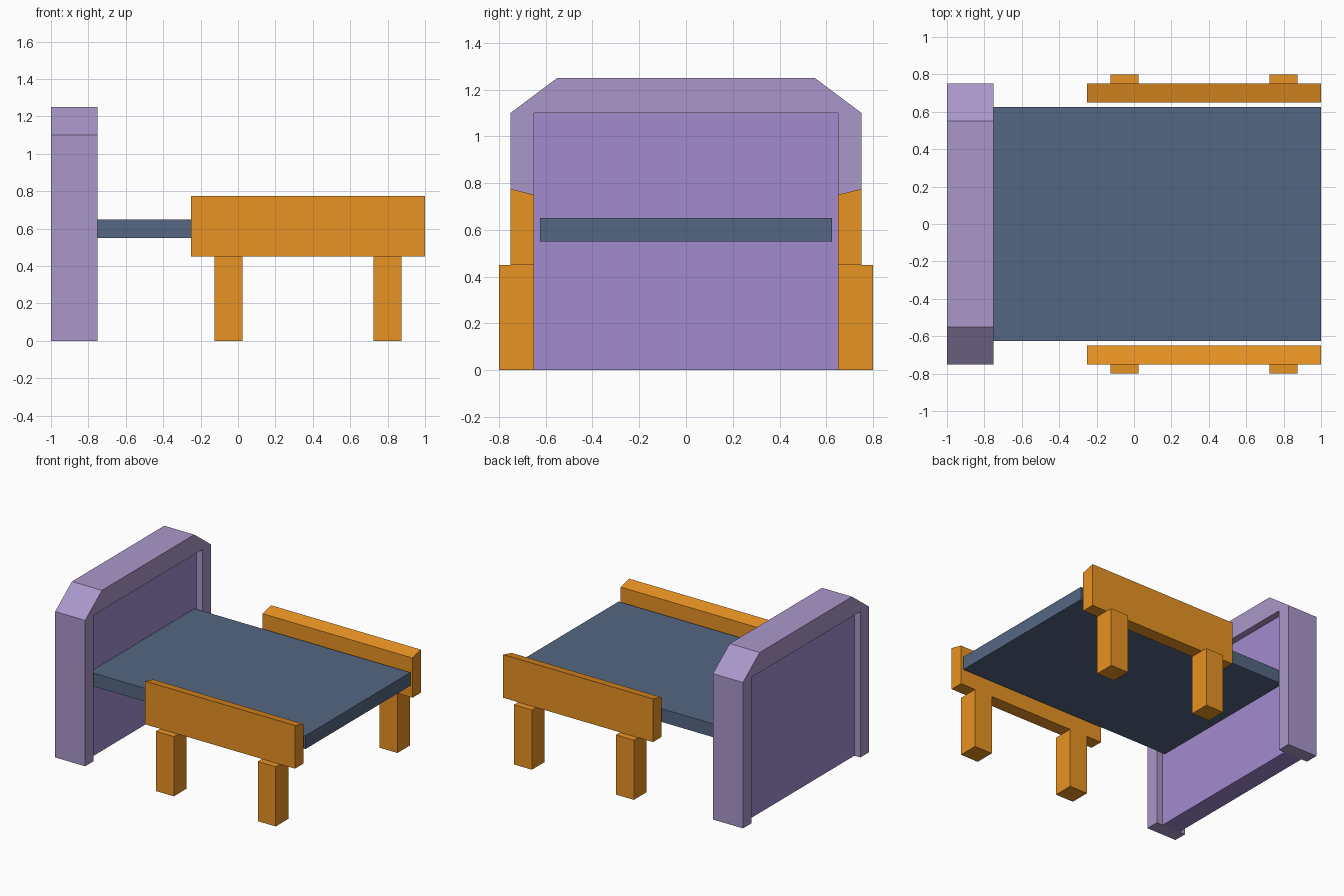
import bpy, bmesh

if "Cube" in bpy.data.objects:
    bpy.data.objects.remove(bpy.data.objects["Cube"])


def material(name, rgb):
    m = bpy.data.materials.new(name)
    m.diffuse_color = (*[(c / 255) ** 2.2 for c in rgb], 1)
    m.use_nodes = True
    m.node_tree.nodes["Principled BSDF"].inputs["Base Color"].default_value = m.diffuse_color
    return m


ORANGE = material("orange", (232, 145, 40))
SLATE = material("slate", (85, 102, 130))
MAUVE = material("mauve", (168, 150, 200))
VIOLET = material("violet", (160, 138, 206))


def prism(name, profile, x0, x1, mat):
    """Extrude a closed (y, z) profile along x."""
    bm = bmesh.new()
    face = bm.faces.new([bm.verts.new((x0, y, z)) for y, z in profile])
    ext = bmesh.ops.extrude_face_region(bm, geom=[face])
    verts = [v for v in ext["geom"] if isinstance(v, bmesh.types.BMVert)]
    bmesh.ops.translate(bm, vec=(x1 - x0, 0, 0), verts=verts)
    bmesh.ops.recalc_face_normals(bm, faces=bm.faces)
    mesh = bpy.data.meshes.new(name)
    bm.to_mesh(mesh)
    bm.free()
    mesh.materials.append(mat)
    obj = bpy.data.objects.new(name, mesh)
    bpy.context.collection.objects.link(obj)
    return obj


def rect(y0, y1, z0, z1):
    return [(y0, z0), (y1, z0), (y1, z1), (y0, z1)]


# Headboard: arched frame with chamfered corners, recessed panel inside
half = [(0.65, 1.1), (0.65, 0), (0.75, 0), (0.75, 1.1), (0.55, 1.25)]
frame = half + [(-y, z) for y, z in reversed(half)]
prism("headboard_frame", frame, -1, -0.75, MAUVE)
prism("headboard_panel", rect(-0.65, 0.65, 0, 1.1), -0.95, -0.8, VIOLET)

# Bed deck, running into the headboard recess
prism("bed_deck", rect(-0.625, 0.625, 0.55, 0.65), -0.8, 1, SLATE)

# Side rails with sloped tops, each on two legs
for side, s in (("front", -1), ("back", 1)):
    rail = [(0.65, 0.45), (0.75, 0.45), (0.75, 0.775), (0.65, 0.75)]
    prism(f"{side}_rail", [(s * y, z) for y, z in rail], -0.25, 1, ORANGE)
    for end, x in (("inner", -0.125), ("outer", 0.725)):
        prism(f"{side}_{end}_leg", rect(s * 0.65, s * 0.8, 0, 0.45),
              x, x + 0.15, ORANGE)
